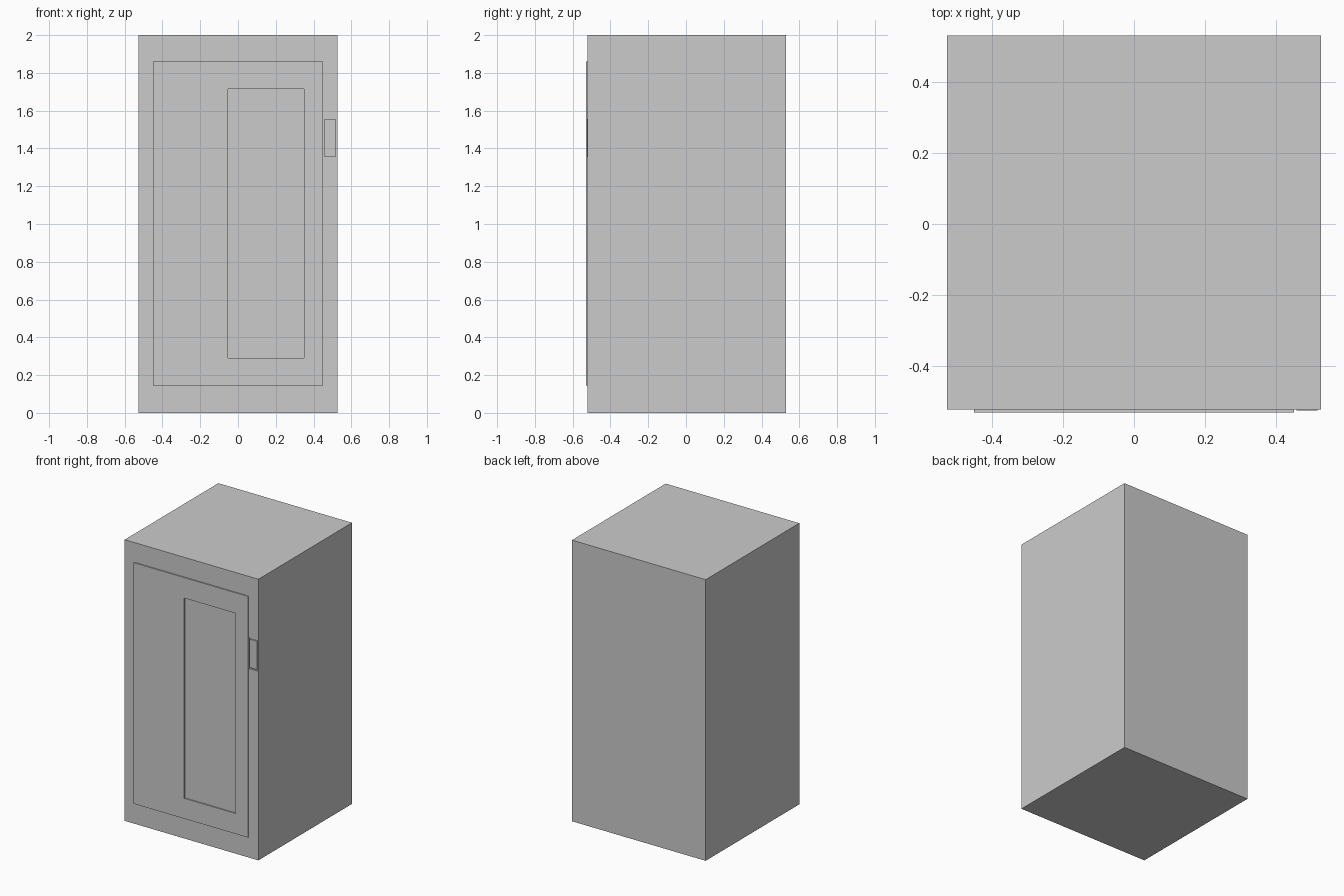
import bpy

if "Cube" in bpy.data.objects:
    bpy.data.objects.remove(bpy.data.objects["Cube"])


def box(name, x, y, z):
    """Box from (min, max) ranges on each axis."""
    bpy.ops.mesh.primitive_cube_add(size=1)
    ob = bpy.context.object
    ob.name = name
    ob.location = [(a + b) / 2 for a, b in (x, y, z)]
    ob.scale = [b - a for a, b in (x, y, z)]
    bpy.ops.object.transform_apply(location=True, rotation=False, scale=True)
    return ob


def cut(target, x, y, z):
    """Subtract a box from the target."""
    cutter = box("cutter", x, y, z)
    cutter.hide_render = True
    mod = target.modifiers.new("cut", 'BOOLEAN')
    mod.operation = 'DIFFERENCE'
    mod.solver = 'EXACT'
    mod.object = cutter
    bpy.context.view_layer.objects.active = target
    bpy.ops.object.modifier_apply(modifier=mod.name)
    bpy.data.objects.remove(cutter)


FACE = -0.522   # front plane of the cabinet
DOOR = -0.53    # front plane of the door

# Cabinet with a shallow pocket for the latch
cabinet = box("cabinet", (-0.526, 0.526), (FACE, 0.53), (0, 2))
cut(cabinet, (0.45, 0.521), (-0.6, FACE + 0.006), (1.345, 1.566))

# Thin door with an off-centre window opening
door = box("door", (-0.45, 0.45), (DOOR, FACE), (0.145, 1.86))
cut(door, (-0.052, 0.35), (-0.6, -0.5), (0.29, 1.714))

# Latch plate sitting in its pocket
box("latch_plate", (0.458, 0.516), (FACE - 0.003, FACE + 0.006), (1.355, 1.557))
